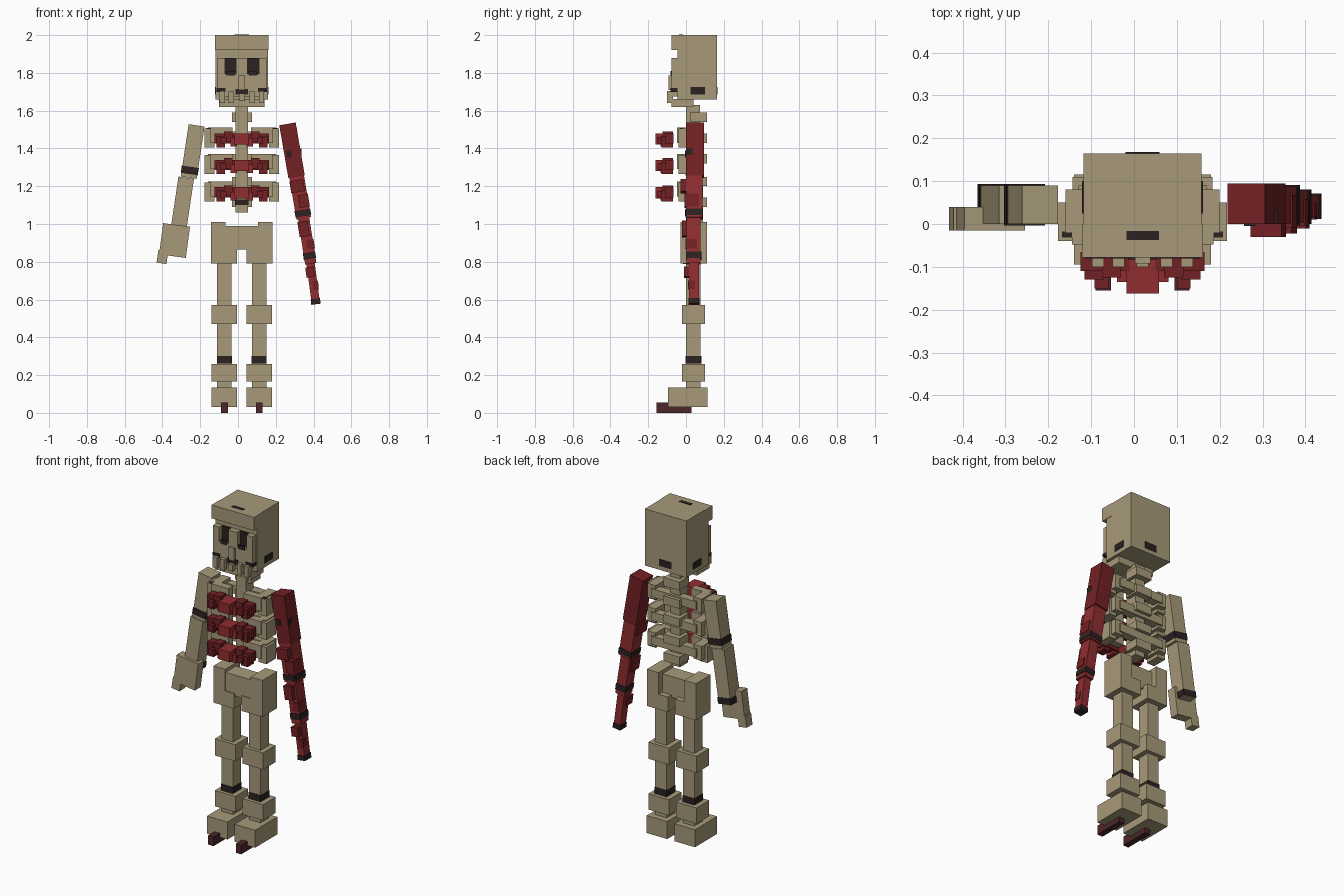
import bpy
import bmesh
from mathutils import Vector, Matrix

if "Cube" in bpy.data.objects:
    bpy.data.objects.remove(bpy.data.objects["Cube"], do_unlink=True)


def material(name, rgb):
    m = bpy.data.materials.new(name)
    m.use_nodes = True
    m.diffuse_color = (*rgb, 1)
    m.node_tree.nodes["Principled BSDF"].inputs["Base Color"].default_value = (*rgb, 1)
    return m


BONE = material("bone", (0.39, 0.323, 0.195))
RED = material("dark red flesh", (0.17, 0.015, 0.017))
BRIGHT = material("bright red flesh", (0.28, 0.027, 0.03))
BLACK = material("charred black", (0.025, 0.015, 0.015))
CLAW = material("maroon claw", (0.076, 0.019, 0.023))
MID = 0.02  # body centre line


def part(name, boxes, mat=BONE, matrix=None):
    """One object from boxes given as ((x0, x1), (y0, y1), (z0, z1))."""
    bm = bmesh.new()
    for spans in boxes:
        lo, hi = (Vector(s) for s in zip(*spans))
        bmesh.ops.create_cube(bm, size=1, matrix=Matrix.Translation((lo + hi) / 2)
                              @ Matrix.Diagonal((*(hi - lo), 1)))
    if matrix:
        bm.transform(matrix)
    mesh = bpy.data.meshes.new(name)
    bm.to_mesh(mesh)
    bm.free()
    mesh.materials.append(mat)
    obj = bpy.data.objects.new(name, mesh)
    bpy.context.collection.objects.link(obj)
    return obj


def wide(half, y, z):
    return ((MID - half, MID + half), y, z)


def pair(inner, outer, y, z):
    return [((MID + inner, MID + outer), y, z), ((MID - outer, MID - inner), y, z)]


def limb(name, top, bottom, width, y, mat=BONE, bands=(), bumps=()):
    """Tilted box from top to bottom in the xz plane, with painted bands and bumps."""
    a, b = Vector((top[0], 0, top[1])), Vector((bottom[0], 0, bottom[1]))
    d = b - a
    tilt = Matrix.Translation(a) @ d.to_track_quat('-Z', 'Y').to_matrix().to_4x4()
    # keep the local axes aligned with the world y axis
    down = d.normalized()
    side = Vector((-down.z, 0, down.x))
    tilt = Matrix.Translation(a) @ Matrix((side, (0, 1, 0), -down)).transposed().to_4x4()
    n, w, e = d.length, width / 2, 0.003
    part(name, [((-w, w), y, (-n, 0))], mat, tilt)
    for i, (s, t) in enumerate(bands):
        part(f"{name}_band_{i}", [((-w - e, w + e), (y[0] - e, y[1] + e), (-n * t, -n * s))],
             BLACK, tilt)
    for i, (s, t, x0, x1, depth, color) in enumerate(bumps):
        part(f"{name}_bump_{i}", [((w * x0, w * x1), (y[0] - depth, y[1] - 0.02),
                                   (-n * t, -n * s))], color, tilt)


# Skull with brow, cheeks and sockets
part("skull", [wide(0.138, (-0.045, 0.165), (1.66, 2))])
part("brow", [wide(0.141, (-0.078, 0), (1.92, 2))])
face = (-0.078, -0.04)
part("face", pair(0.09, 0.132, face, (1.72, 1.88)) + [
    wide(0.03, face, (1.72, 1.88)), wide(0.132, face, (1.725, 1.795)),
    wide(0.115, face, (1.675, 1.725))])
part("nose", [wide(0.018, (-0.092, -0.07), (1.71, 1.785))])
part("eyes", pair(0.03, 0.09, (-0.053, -0.044), (1.795, 1.88)), BLACK)
part("eye_marks", pair(0.037, 0.08, (-0.081, -0.075), (1.785, 1.81)), BLACK)
part("mouth", pair(0.085, 0.134, (-0.081, -0.043), (1.70, 1.72))
     + [wide(0.034, (-0.083, -0.075), (1.685, 1.715))], BLACK)
part("jaw", [wide(0.12, (-0.078, 0.04), (1.62, 1.662))])
teeth = [wide(0.014, (-0.1, -0.07), (1.65, 1.69))]
for inner in (0.042, 0.09):
    teeth += pair(inner, inner + 0.028, (-0.1, -0.07), (1.64, 1.705))
part("teeth", teeth)
part("skull_marks", pair(0.135, 0.141, (0.025, 0.1), (1.685, 1.725))
     + [wide(0.04, (0.16, 0.168), (1.685, 1.725)),
        wide(0.038, (-0.037, -0.016), (1.995, 2.002))], BLACK)

# Spine and vertebrae
part("spine", [wide(0.032, (0, 0.075), (1.06, 1.63))])
part("spine_band", [wide(0.035, (-0.003, 0.078), (1.10, 1.13))], BLACK)
part("vertebrae", [wide(0.053, (0.02, 0.11), (z, z + 0.05))
                   for z in (1.09, 1.2, 1.32, 1.43, 1.54)])

# Rib rows, each with a red growth in front
for i, z in enumerate((1.12, 1.265, 1.405)):
    part(f"rib_row_{i}",
         [wide(0.15, (0.04, 0.09), (z + 0.035, z + 0.085))]
         + pair(0.125, 0.18, (-0.02, 0.08), (z + 0.02, z + 0.105))
         + pair(0.145, 0.197, (-0.04, 0.05), (z, z + 0.1))
         + pair(0.05, 0.165, (-0.048, -0.005), (z + 0.025, z + 0.105)))
    part(f"growth_{i}",
         pair(0.03, 0.145, (-0.11, -0.065), (z + 0.02, z + 0.075))
         + pair(0.09, 0.135, (-0.13, -0.07), (z, z + 0.06))
         + pair(0.05, 0.095, (-0.125, -0.07), (z + 0.03, z + 0.085)), RED)
    part(f"growth_core_{i}", [wide(0.038, (-0.162, -0.068), (z + 0.015, z + 0.075))]
         + pair(0.025, 0.06, (-0.135, -0.08), (z + 0.005, z + 0.05)), BRIGHT)
    part(f"growth_tips_{i}", pair(0.08, 0.112, (-0.15, -0.1), (z + 0.02, z + 0.055)), RED)
part("shoulder_marks", pair(0.155, 0.188, (-0.032, -0.018), (1.50, 1.508)), BLACK)

# Pelvis
part("pelvis", pair(0.085, 0.163, (-0.03, 0.11), (0.86, 1.01))
     + [wide(0.15, (-0.025, 0.075), (0.865, 0.99))]
     + pair(0.024, 0.163, (-0.03, 0.11), (0.79, 0.88)))

# Legs
for side, s in (("left", 1), ("right", -1)):
    c = MID + s * 0.092

    def block(name, half, y, z, mat=BONE):
        part(f"{side}_{name}", [((c - half, c + half), y, z)], mat)

    block("leg_bone", 0.038, (0, 0.078), (0.12, 0.8))
    block("knee", 0.068, (-0.02, 0.1), (0.47, 0.57))
    block("shin_band", 0.04, (-0.003, 0.081), (0.262, 0.3), BLACK)
    block("ankle", 0.068, (-0.02, 0.1), (0.165, 0.26))
    block("foot", 0.068, (-0.095, 0.115), (0.03, 0.135))
    block("claw", 0.018, (-0.155, 0.03), (0, 0.055), CLAW)

# Bony arm
limb("right_upper_arm", (-0.219, 1.522), (-0.261, 1.245), 0.085, (0, 0.09),
     bands=[(0.79, 0.93)])
limb("right_forearm", (-0.274, 1.245), (-0.322, 0.925), 0.083, (0, 0.09),
     bands=[(0.88, 0.99)])
limb("right_hand", (-0.325, 0.995), (-0.347, 0.83), 0.143, (-0.015, 0.04))
limb("right_finger", (-0.395, 0.86), (-0.405, 0.792), 0.053, (-0.015, 0.04))

# Flayed arm, tapering in four lengths
limb("left_upper_arm", (0.262, 1.53), (0.31, 1.25), 0.088, (0, 0.095), RED)
limb("left_elbow", (0.31, 1.255), (0.348, 1.03), 0.078, (0, 0.088), BRIGHT,
     bands=[(0.8, 0.95)],
     bumps=[(0.1, 0.38, -1.1, 0.8, 0.03, RED), (0.45, 0.75, -0.3, 1.1, 0.008, RED)])
limb("left_forearm", (0.346, 1.04), (0.385, 0.79), 0.06, (0.003, 0.078), BRIGHT,
     bands=[(0.76, 0.9)],
     bumps=[(0.1, 0.42, -1.2, 0.6, 0.025, RED), (0.5, 0.7, -0.2, 1.15, 0.006, RED)])
limb("left_wrist", (0.383, 0.8), (0.413, 0.575), 0.044, (0.015, 0.068), BRIGHT,
     bands=[(0.87, 1.0)],
     bumps=[(0.12, 0.36, -1.4, 0.7, 0.025, RED), (0.45, 0.65, -0.2, 1.15, 0.005, RED)])

# Scorch marks on the flayed arm
for i, (x, y, z) in enumerate(((0.27, 0, 1.37), (0.36, 0, 1.06), (0.385, 0.003, 0.9), (0.412, 0.015, 0.67))):
    part(f"left_arm_mark_{i}", [((x - 0.013, x + 0.013), (y - 0.005, y + 0.003),
                                 (z - 0.018, z + 0.018))], BLACK)
part("left_outer_mark", [((0.325, 0.335), (0.0, 0.035), (1.365, 1.4))], BLACK)
